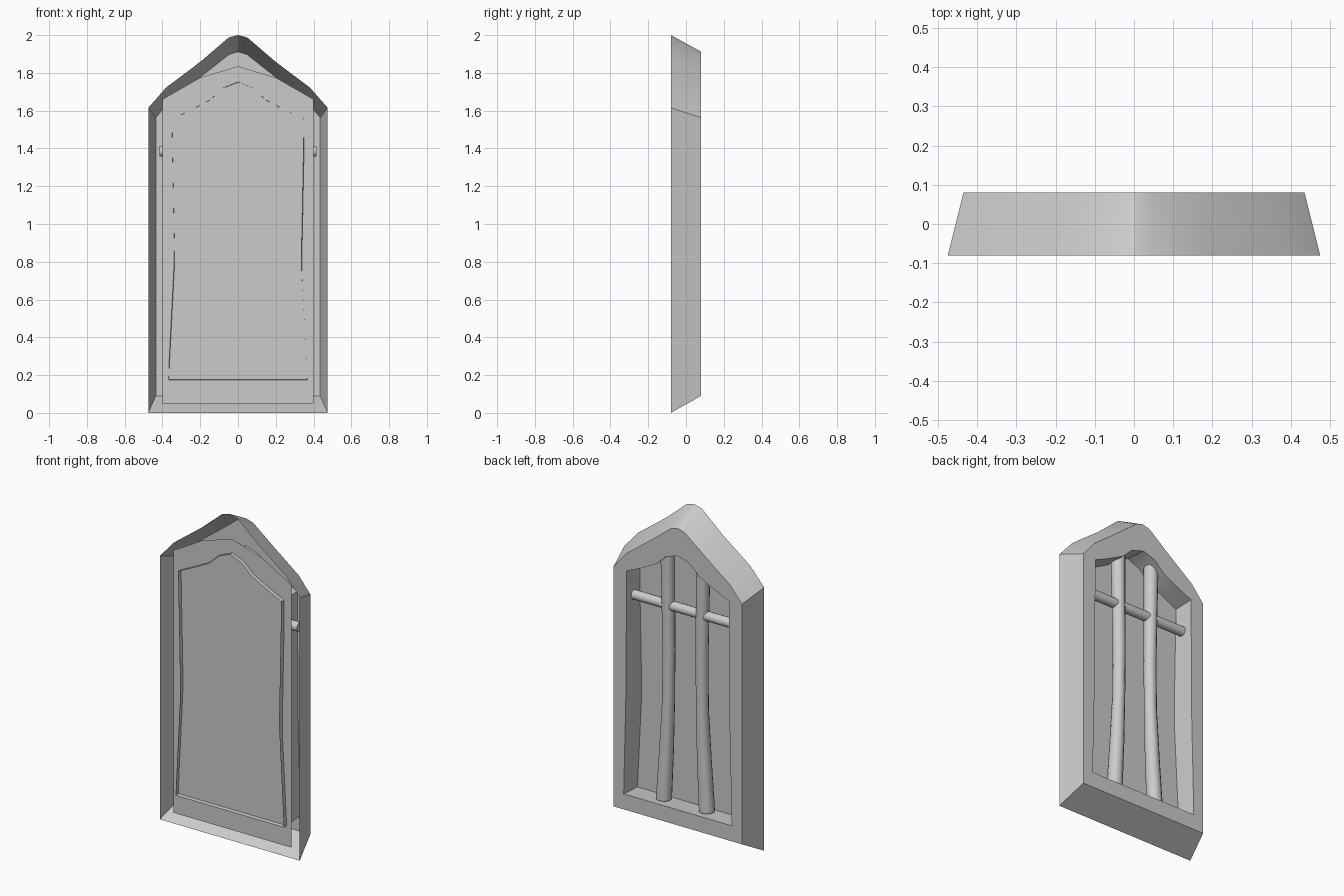
import bpy, bmesh, math
from mathutils import Vector

if "Cube" in bpy.data.objects:
    bpy.data.objects.remove(bpy.data.objects["Cube"])


def finish(obj, angle=30):
    bpy.ops.object.select_all(action='DESELECT')
    obj.select_set(True)
    bpy.context.view_layer.objects.active = obj
    bpy.ops.object.shade_smooth_by_angle(angle=math.radians(angle))


def to_object(name, bm):
    mesh = bpy.data.meshes.new(name)
    bm.to_mesh(mesh)
    bm.free()
    obj = bpy.data.objects.new(name, mesh)
    bpy.context.collection.objects.link(obj)
    return obj


def mirrored(half):
    """Closed outline from a right half running bottom to apex."""
    return half + [(-x, z) for x, z in reversed(half) if x > 0]


def lofted(name, loops, cap=False):
    """Bridge successive closed loops of points."""
    bm = bmesh.new()
    rings = [[bm.verts.new(p) for p in loop] for loop in loops]
    n = len(rings[0])
    for a, b in zip(rings, rings[1:]):
        for i in range(n):
            j = (i + 1) % n
            bm.faces.new((a[i], a[j], b[j], b[i]))
    if cap:
        bm.faces.new(rings[0])
        bm.faces.new(rings[-1])
    bmesh.ops.recalc_face_normals(bm, faces=bm.faces)
    obj = to_object(name, bm)
    return obj


def rod(name, path, sides=14):
    """Round bar through (point, radius) stations."""
    axis = (Vector(path[-1][0]) - Vector(path[0][0])).normalized()
    u = Vector((0, 1, 0))
    v = axis.cross(u)
    loops = []
    for p, r in path:
        loops.append([Vector(p) + r * (math.cos(t) * u + math.sin(t) * v)
                      for t in (2 * math.pi * i / sides for i in range(sides))])
    finish(lofted(name, loops, cap=True), 40)


# Arched frame: open at the front, tapering to the back face, then the inner reveal
D = 0.08
outer_front = [(.475, 0), (.475, .8), (.475, 1.615), (.38, 1.723),
               (.195, 1.862), (.05, 1.987), (0, 2.0)]
outer_back = [(.435, .09), (.435, .8), (.435, 1.563), (.354, 1.66),
              (.19, 1.785), (.048, 1.897), (0, 1.912)]
inner_back = [(.367, .185), (.352, .8), (.347, 1.557), (.25, 1.6),
              (.145, 1.655), (.08, 1.717), (0, 1.742)]
inner_front = [(.367, .175), (.335, .8), (.35, 1.555), (.25, 1.603),
               (.145, 1.658), (.08, 1.72), (0, 1.752)]
loops = [[(x, y, z) for x, z in mirrored(h)] for h, y in
         ((outer_front, -D), (outer_back, D), (inner_back, D), (inner_front, -D))]
frame = lofted("window_frame", loops)
finish(frame, 25)

# Flat pane closing the opening
pane_half = [(.4, .05), (.4, 1.66), (.2, 1.775), (0, 1.835)]
bm = bmesh.new()
bm.faces.new([bm.verts.new((x, -.053, z)) for x, z in mirrored(pane_half)])
to_object("pane", bm)

# Two bowed upright bars
for side, s in (("left", -1), ("right", 1)):
    rod("upright_bar_" + side, [((s * x, .005, z), r) for x, z, r in
        ((.146, .19, .045), (.128, .5, .041), (.115, .8, .036),
         (.112, 1.1, .036), (.116, 1.4, .038), (.12, 1.71, .041))])

# Cross bar
rod("cross_bar", [((-.415, .005, 1.385), .029), ((.415, .005, 1.385), .029)])
